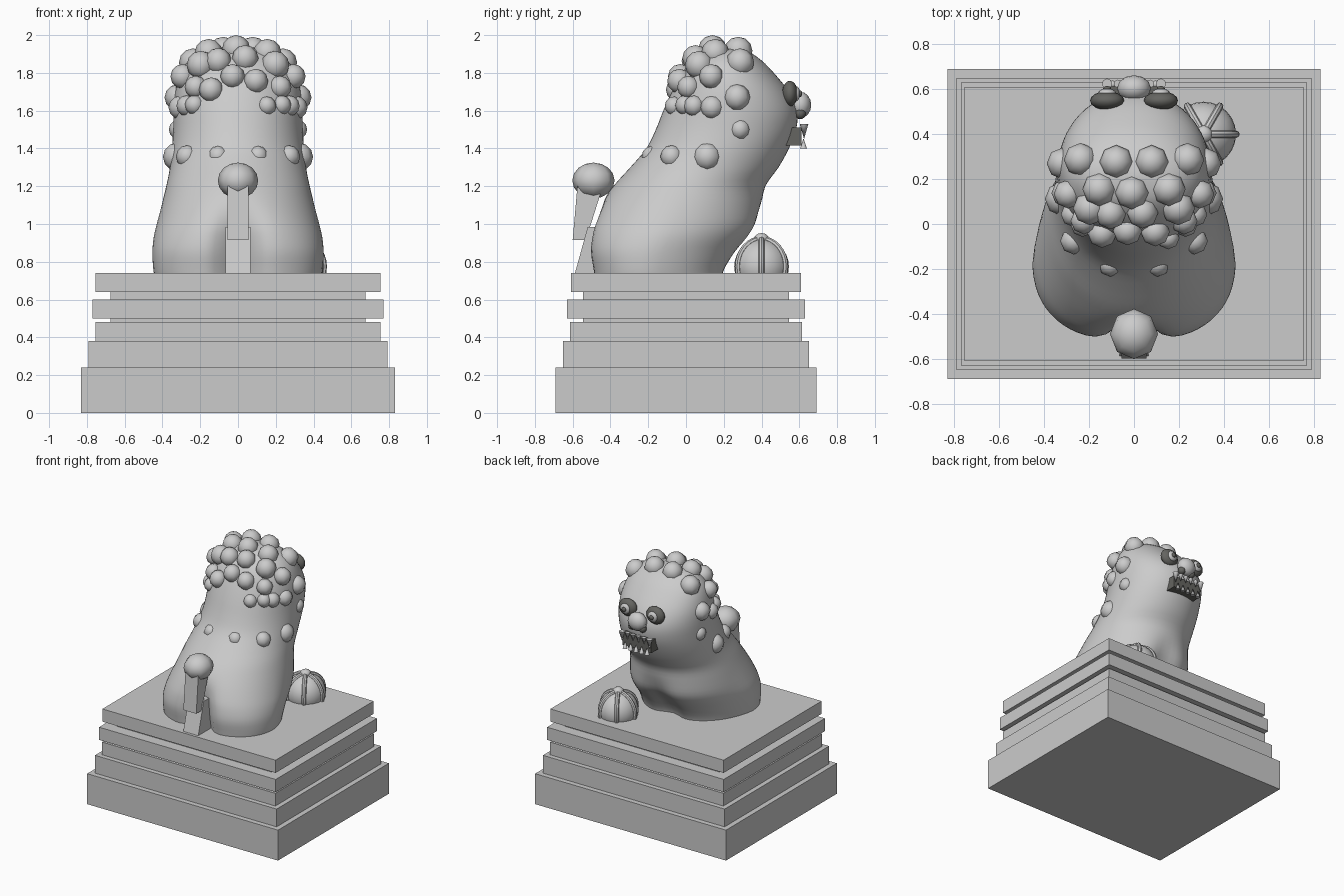
import bpy, bmesh, math
from mathutils import Vector, Matrix
from mathutils.bvhtree import BVHTree

if "Cube" in bpy.data.objects:
    bpy.data.objects.remove(bpy.data.objects["Cube"])

dark = bpy.data.materials.new("dark_stone")
dark.diffuse_color = (0.13, 0.13, 0.12, 1)
dark.use_nodes = True
dark.node_tree.nodes["Principled BSDF"].inputs["Base Color"].default_value = dark.diffuse_color


def finish(name, bm, mat=None, smooth=True):
    bmesh.ops.recalc_face_normals(bm, faces=bm.faces)
    me = bpy.data.meshes.new(name)
    bm.to_mesh(me)
    bm.free()
    ob = bpy.data.objects.new(name, me)
    bpy.context.collection.objects.link(ob)
    if mat:
        me.materials.append(mat)
    if smooth:
        bpy.ops.object.select_all(action='DESELECT')
        ob.select_set(True)
        bpy.context.view_layer.objects.active = ob
        bpy.ops.object.shade_smooth_by_angle(angle=math.radians(50))
    return ob


def box(name, x, y, z, mat=None):
    bm = bmesh.new()
    size = [b - a for a, b in (x, y, z)]
    mid = [(a + b) / 2 for a, b in (x, y, z)]
    bmesh.ops.create_cube(bm, size=1, matrix=Matrix.Translation(mid) @ Matrix.Diagonal((*size, 1)))
    return finish(name, bm, mat, False)


def ball(name, loc, r, mat=None, seg=16, rings=10):
    r = r if isinstance(r, tuple) else (r, r, r)
    bm = bmesh.new()
    bmesh.ops.create_uvsphere(bm, u_segments=seg, v_segments=rings, radius=1,
                              matrix=Matrix.Translation(loc) @ Matrix.Diagonal((*r, 1)))
    return finish(name, bm, mat)


def cone(name, loc, r, h, down):
    bm = bmesh.new()
    m = Matrix.Translation(loc) @ Matrix.Rotation(math.pi if down else 0, 4, 'X')
    bmesh.ops.create_cone(bm, cap_ends=True, segments=8, radius1=r, radius2=0, depth=h, matrix=m)
    return finish(name, bm)


def slab(name, half, profile):
    """Side profile (y, z) extruded across x."""
    bm = bmesh.new()
    f = bm.faces.new([bm.verts.new((-half, y, z)) for y, z in profile])
    new = bmesh.ops.extrude_face_region(bm, geom=[f])['geom']
    bmesh.ops.translate(bm, vec=(2 * half, 0, 0), verts=[v for v in new if isinstance(v, bmesh.types.BMVert)])
    return finish(name, bm, None, False)


# Stepped pedestal
for i, (hx, hy, z0, z1) in enumerate([
        (.832, .69, 0, .24), (.792, .65, .24, .38), (.755, .613, .38, .48), (.675, .545, .48, .5),
        (.77, .63, .5, .6), (.675, .545, .6, .64), (.755, .61, .64, .74)]):
    box(f"pedestal_tier_{i + 1}", (-hx, hx), (-hy, hy), (z0, z1))

# Seated body and head: rings of (z, back y, front y, half width)
rings = [(.70, -.50, .21, .44), (.76, -.508, .225, .45), (.85, -.522, .28, .455), (.93, -.517, .345, .448),
         (1.0, -.50, .385, .432), (1.1, -.455, .402, .405), (1.2, -.385, .42, .38), (1.3, -.295, .49, .36),
         (1.4, -.21, .545, .35), (1.5, -.16, .583, .343), (1.6, -.12, .588, .34), (1.7, -.075, .545, .332),
         (1.8, -.02, .465, .305), (1.87, .04, .395, .255), (1.92, .11, .315, .17), (1.94, .2, .22, .015)]
pts = [Vector(r) for r in rings]
fine = []
for i in range(len(pts) - 1):
    a, b, c, d = pts[max(i - 1, 0)], pts[i], pts[i + 1], pts[min(i + 2, len(pts) - 1)]
    for k in range(3):
        t = k / 3
        fine.append(.5 * (2 * b + (c - a) * t + (2 * a - 5 * b + 4 * c - d) * t * t + (3 * b - a - 3 * c + d) * t ** 3))
fine.append(pts[-1])
N = 64
bm = bmesh.new()
loops = []
for z, y0, y1, w in fine:
    low = min(1, max(0, (1.18 - z) / .35))
    low = low * low * (3 - 2 * low)
    n = 2.05 + .5 * low
    loop = []
    for j in range(N):
        c, s = math.cos(2 * math.pi * j / N), math.sin(2 * math.pi * j / N)
        sx = math.copysign(abs(c) ** (2 / n), c)
        sy = math.copysign(abs(s) ** (2 / n), s)
        x = w * sx * (1 - .22 * low * max(0, sy + .1))
        groove = low * math.exp(-(x / .1) ** 2) * (.06 if s > 0 else .12)
        y = (y0 + y1) / 2 + (y1 - y0) / 2 * sy - math.copysign(groove, s)
        loop.append(bm.verts.new((x, y, z)))
    loops.append(loop)
for la, lb in zip(loops, loops[1:]):
    for j in range(N):
        bm.faces.new((la[j], la[(j + 1) % N], lb[(j + 1) % N], lb[j]))
bm.faces.new(loops[0])
bm.faces.new(loops[-1])
bm.normal_update()
tree = BVHTree.FromBMesh(bm)
finish("body", bm)

# Mane curls, snapped to the body: (x, y, z, radius, sink)
mirrored = [(.08, .28, 1.93, .075, .01), (.225, .28, 1.84, .075, .01), (.32, .27, 1.67, .07, .015),
            (.33, .29, 1.5, .055, .025), (.16, .15, 1.92, .075, .01), (.29, .135, 1.78, .065, 0),
            (.34, .13, 1.62, .062, .02), (.21, .05, 1.86, .075, 0), (.33, 0, 1.64, .055, .01),
            (.25, -.02, 1.74, .06, 0), (.28, -.06, 1.65, .052, .01),
            (.36, .11, 1.36, .075, .03), (.29, -.09, 1.37, .06, .02), (.12, -.22, 1.39, .055, .035)]
single = [(.04, .03, 1.9, .07, 0), (-.11, .03, 1.88, .07, 0), (-.03, -.06, 1.8, .065, 0),
          (.1, -.06, 1.77, .065, 0), (-.15, -.06, 1.72, .065, 0), (.17, -.1, 1.64, .05, .01)]
curls = single + [(s * x, *rest) for x, *rest in mirrored for s in (1, -1)]
for i, (x, y, z, r, sink) in enumerate(curls):
    p, nrm, _, _ = tree.find_nearest(Vector((x, y, z)))
    if nrm.dot(p - Vector((0, .15, p.z - .1))) < 0:
        nrm = -nrm
    ball(f"mane_curl_{i + 1}", p - nrm * sink, r, None, 8, 6)
ball("mane_curl_top", (-.01, .14, 1.925), .075, None, 8, 6)

# Face: eyes, nose, nostrils
for s, side in ((-1, "left"), (1, "right")):
    ball(f"eye_{side}", (s * .12, .55, 1.69), (.076, .042, .068), dark)
    ball(f"iris_{side}", (s * .12, .582, 1.69), (.04, .022, .04))
    ball(f"pupil_{side}", (s * .12, .603, 1.69), (.018, .012, .018), dark)
    ball(f"nostril_{side}", (s * .045, .605, 1.585), .03, dark, 10, 8)
ball("nose", (0, .605, 1.63), (.075, .058, .07), None, 12, 8)

# Open mouth with teeth
box("mouth", (-.125, .125), (.5, .612), (1.415, 1.51), dark)
for i in range(6):
    x = -.12 + .048 * i
    fang = i in (0, 5)
    h = .08 if fang else .055
    cone(f"upper_tooth_{i + 1}", (x, .625, 1.53 - h / 2), .023 if fang else .018, h, True)
for i in range(5):
    cone(f"lower_tooth_{i + 1}", (-.096 + .048 * i, .622, 1.427), .018, .055, False)

# Tail: two stems and a tuft
slab("tail_base", .065, [(-.588, .74), (-.52, .985), (-.4, .985), (-.4, .74)])
slab("tail_stem", .056, [(-.6, .915), (-.53, .915), (-.44, 1.2), (-.575, 1.2)])
ball("tail_tuft", (0, -.49, 1.23), (.107, .112, .095), None, 8, 8)

# Ribbed ball under the paw
ball("play_ball", (.31, .4, .775), .145, None, 24, 14)
for k in range(3):
    bpy.ops.mesh.primitive_torus_add(major_radius=.145, minor_radius=.016, major_segments=32, minor_segments=8,
                                     location=(.31, .4, .775), rotation=(math.pi / 2, 0, k * math.pi / 3))
    ob = bpy.context.object
    ob.name = f"ball_rib_{k + 1}"
    bpy.ops.object.shade_smooth_by_angle()
ball("ball_knob", (.31, .4, .92), (.04, .04, .032), None, 10, 8)
